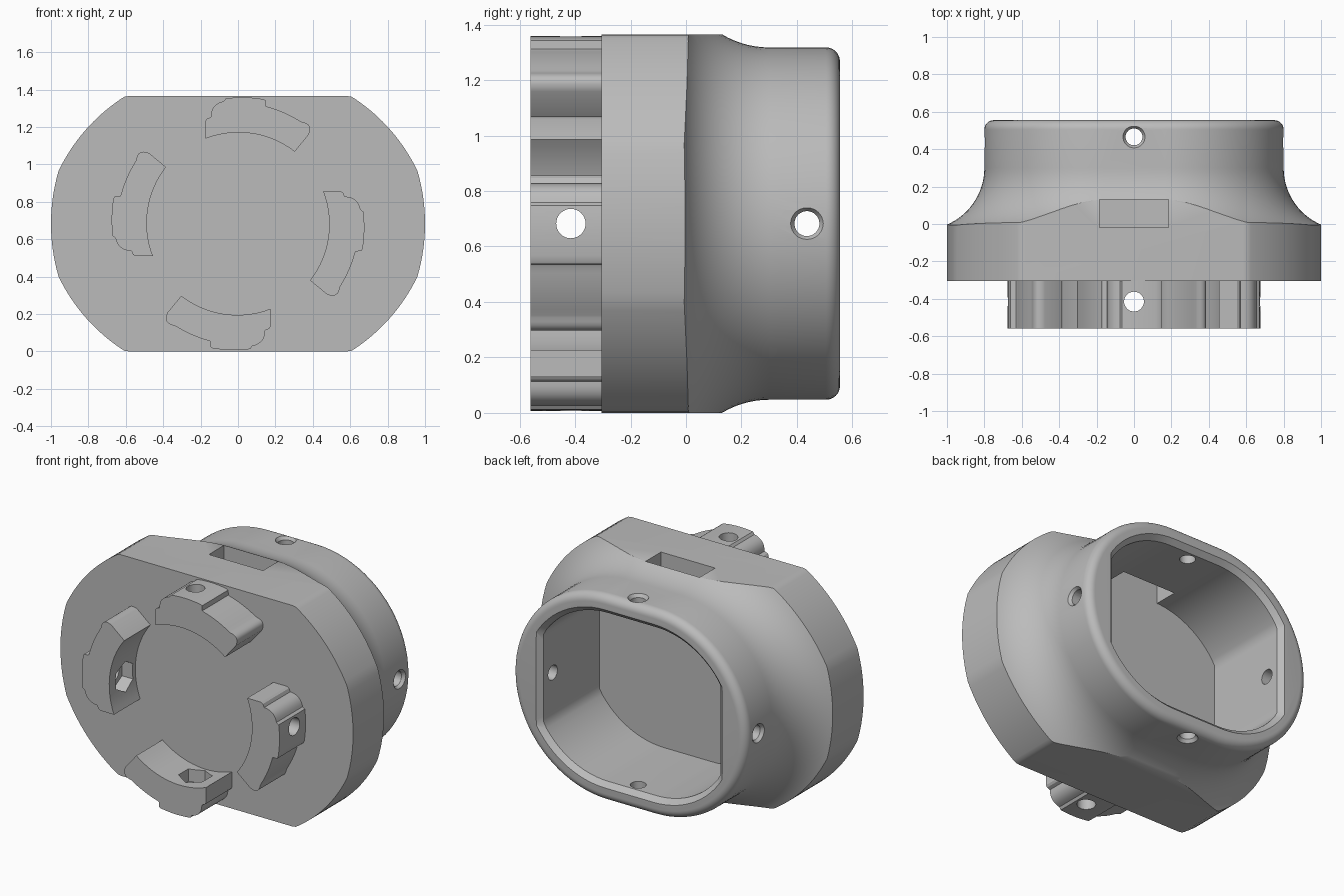
import bpy, bmesh
from math import sin, cos, pi, sqrt, radians, hypot, atan2
from mathutils import Matrix, Vector

cube = bpy.data.objects.get("Cube")
if cube:
    bpy.data.objects.remove(cube)

MID = 0.6825                      # height of the central axis
FRONT, PLATE, BACK = -0.56, -0.305, 0.555

grey = bpy.data.materials.new("light_grey")
grey.use_nodes = True
grey.diffuse_color = (0.5, 0.5, 0.5, 1)
grey.node_tree.nodes["Principled BSDF"].inputs["Base Color"].default_value = (0.5, 0.5, 0.5, 1)


def finish(name, bm):
    bmesh.ops.recalc_face_normals(bm, faces=bm.faces)
    mesh = bpy.data.meshes.new(name)
    bm.to_mesh(mesh)
    bm.free()
    mesh.materials.append(grey)
    ob = bpy.data.objects.new(name, mesh)
    bpy.context.collection.objects.link(ob)
    return ob


def loft(name, rings):
    """Skin a list of (outline, y) rings and cap both ends."""
    bm = bmesh.new()
    loops = [[bm.verts.new((x, y, z + MID)) for x, z in pts] for pts, y in rings]
    for a, b in zip(loops, loops[1:]):
        for i in range(len(a)):
            bm.faces.new((a[i - 1], a[i], b[i], b[i - 1]))
    bm.faces.new(loops[0])
    bm.faces.new(loops[-1])
    return finish(name, bm)


def rod(name, start, end, r1, r2, sides=32):
    """Cylinder, cone or hex bar between two points."""
    start, end = Vector(start), Vector(end)
    axis = end - start
    turn = axis.to_track_quat('Z', 'Y').to_matrix().to_4x4()
    bm = bmesh.new()
    bmesh.ops.create_cone(bm, cap_ends=True, segments=sides, radius1=r1, radius2=r2,
                          depth=axis.length,
                          matrix=Matrix.Translation((start + end) / 2) @ turn)
    return finish(name, bm)


def boolean(ob, cutter, operation='DIFFERENCE'):
    mod = ob.modifiers.new("cut", 'BOOLEAN')
    mod.operation, mod.object, mod.solver = operation, cutter, 'EXACT'
    bpy.context.view_layer.objects.active = ob
    bpy.ops.object.modifier_apply(modifier=mod.name)
    bpy.data.objects.remove(cutter)


def smooth(ob):
    bpy.ops.object.select_all(action='DESELECT')
    ob.select_set(True)
    bpy.context.view_layer.objects.active = ob
    bpy.ops.object.shade_smooth_by_angle(angle=radians(30))


def bow(a, b, rise, n):
    """Shallow arc from a to b, bulging to the right of travel."""
    dx, dz = b[0] - a[0], b[1] - a[1]
    size = hypot(dx, dz)
    pts = []
    for i in range(n + 1):
        t = i / n
        h = 4 * rise * t * (1 - t) / size
        pts.append((a[0] + dx * t + dz * h, a[1] + dz * t - dx * h))
    return pts


def stadium(r, clip=9, half=0.165, n=40):
    pts = []
    for side in (0, 1):
        for i in range(n + 1):
            a = -pi / 2 + pi * i / n + pi * side
            x = r * cos(a) + (-half if side else half)
            pts.append((max(-clip, min(clip, x)), r * sin(a)))
    return pts


# Flared body: wide base, concave sweep, straight neck, rounded rim
NECK, SWEEP, ROUND = 0.635, 0.33, 0.05
rings = [(stadium(NECK + SWEEP), -0.4)]
for i in range(21):
    a = pi / 2 * i / 20
    rings.append((stadium(NECK + SWEEP - SWEEP * sin(a)), 0.3 - SWEEP * cos(a)))
for i in range(9):
    a = pi / 2 * i / 8
    rings.append((stadium(NECK - ROUND + ROUND * cos(a)), BACK - ROUND + ROUND * sin(a)))
body = loft("body", rings)

# Plate outline trims the flare: round sides, bowed corners, flat top and bottom
turn = radians(16.5)
quarter = [(cos(turn * i / 8), sin(turn * i / 8)) for i in range(8)]
quarter += bow((cos(turn), sin(turn)), (0.625, 0.668), 0.034, 16)
quarter += [(0.607, 0.679), (0.585, MID)]
half = quarter + [(-x, z) for x, z in quarter[:0:-1]] + [(-1, 0)]
outline = half + [(x, -z) for x, z in half[-2:0:-1]]
boolean(body, loft("trim", [(outline, PLATE), (outline, 0.8)]), 'INTERSECT')

# Cavity with a chamfered mouth
boolean(body, loft("cavity", [(stadium(0.52 + d, 0.605 + d), y) for d, y in
                              ((0, -0.02), (0, 0.525), (0.032, BACK + 0.002), (0.032, 0.7))]))

# Rectangular slot through the top flat into the cavity
box = [(-0.185, 0.4), (0.185, 0.4), (0.185, 0.9), (-0.185, 0.9)]
boolean(body, loft("slot", [(box, -0.02), (box, 0.13)]))

# Countersunk screw holes on four sides of the neck
for dx, dz, reach, y in ((1, 0, 0.8, 0.436), (-1, 0, 0.8, 0.436),
                         (0, 1, NECK, 0.466), (0, -1, NECK, 0.466)):
    def at(r):
        return (dx * r, y, MID + dz * r)
    boolean(body, rod("hole", at(0.3), at(1), 0.045, 0.045))
    boolean(body, rod("countersink", at(reach - 0.02), at(reach + 0.02), 0.045, 0.073))
smooth(body)

# Bayonet clip outline, drawn for the +x side
def ring_arc(x1, z1, x2, z2, n):
    r1, r2, a1, a2 = hypot(x1, z1), hypot(x2, z2), atan2(z1, x1), atan2(z2, x2)
    return [((r1 + (r2 - r1) * i / n) * cos(a1 + (a2 - a1) * i / n),
             (r1 + (r2 - r1) * i / n) * sin(a1 + (a2 - a1) * i / n)) for i in range(n + 1)]


clip = ring_arc(0.385, -0.303, 0.455, 0.173, 16)
clip += [(0.55, 0.173), (0.562, 0.165)]
clip += bow((0.57, 0.145), (0.655, 0.076), -0.022, 8)
clip += ring_arc(0.67, 0.065, 0.666, -0.135, 10)
clip += [(0.66, -0.146), (0.63, -0.148)]
clip += ring_arc(0.626, -0.155, 0.55, -0.33, 8)
clip += bow((0.545, -0.34), (0.476, -0.378), -0.025, 8)

for k, name in enumerate(("left", "top", "right", "bottom")):
    c, s = round(cos(k * pi / 2)), round(sin(k * pi / 2))
    pts = [(x * c - z * s, x * s + z * c) for x, z in clip]
    ob = loft(name + "_clip", [(pts, FRONT), (pts, PLATE + 0.01)])

    def along(r):
        return (c * r, -0.415, MID + s * r)
    # Screw hole with a hexagonal nut pocket on the inner face
    boolean(ob, rod("hole", along(0.3), along(0.9), 0.053, 0.053))
    boolean(ob, rod("nut_pocket", along(0.3), along(0.56), 0.095, 0.095, 6))
    smooth(ob)
